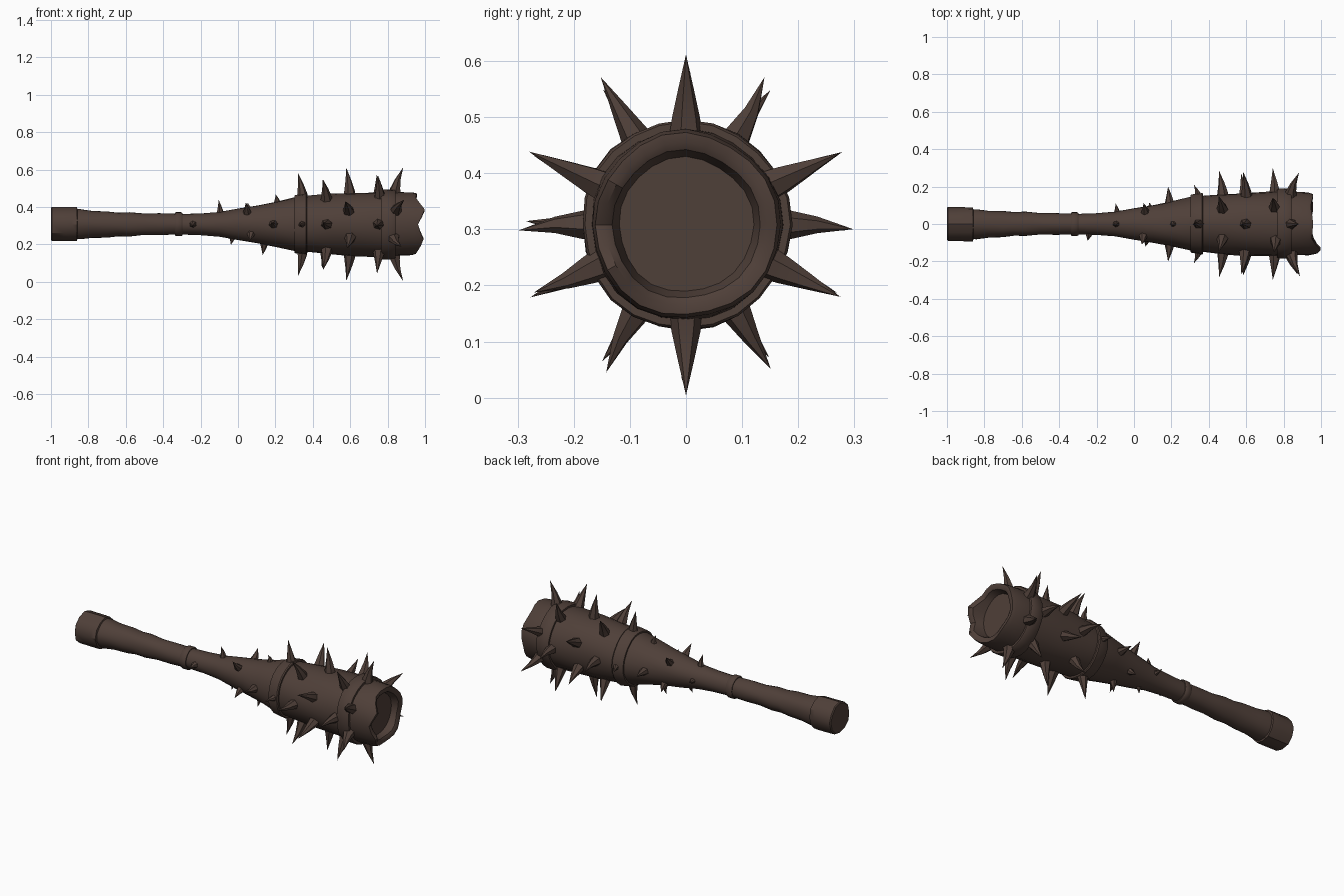
import bpy, bmesh, math, random
from mathutils import Vector

if "Cube" in bpy.data.objects:
    bpy.data.objects.remove(bpy.data.objects["Cube"])

random.seed(4)
AXIS_Z = 0.308

wood = bpy.data.materials.new("dark brown wood")
wood.diffuse_color = (0.078, 0.050, 0.040, 1)
wood.use_nodes = True
wood.node_tree.nodes["Principled BSDF"].inputs["Base Color"].default_value = wood.diffuse_color


def finish(bm, name, angle):
    bmesh.ops.recalc_face_normals(bm, faces=bm.faces)
    me = bpy.data.meshes.new(name)
    bm.to_mesh(me)
    bm.free()
    me.materials.append(wood)
    ob = bpy.data.objects.new(name, me)
    bpy.context.collection.objects.link(ob)
    bpy.context.view_layer.objects.active = ob
    ob.select_set(True)
    bpy.ops.object.shade_smooth_by_angle(angle=math.radians(angle))
    ob.select_set(False)
    return ob


def radial(a):
    return Vector((0, math.cos(a), math.sin(a)))


def broken_rim(a):
    # two long splinters on the front side of the broken end
    d = math.degrees(a) % 360
    bump = sum(math.exp(-((d - c) / 20) ** 2) for c in (150, 208))
    return 0.043 * bump + 0.006 * math.sin(5 * a)


def lathe(name, profile, sides=24, wobble=0.0, closed=False, phase=0.0):
    """Turn (x, radius[, rim weight]) points round the club axis."""
    bm = bmesh.new()
    rings = []
    for p in profile:
        x, r, w = p if len(p) == 3 else (*p, 0)
        ring = []
        for i in range(sides):
            a = math.tau * i / sides + phase
            k = 1 + wobble * (math.sin(3 * a + 9 * x) + math.sin(5 * a - 14 * x))
            v = radial(a) * r * k
            v.x = x + w * broken_rim(a)
            ring.append(bm.verts.new(v + Vector((0, 0, AXIS_Z))))
        rings.append(ring)
    pairs = list(zip(rings, rings[1:]))
    if closed:
        pairs.append((rings[-1], rings[0]))
    for a, b in pairs:
        for i in range(sides):
            j = (i + 1) % sides
            bm.faces.new((a[i], a[j], b[j], b[i]))
    if not closed:
        bm.faces.new(rings[0])
        bm.faces.new(rings[-1])
    return finish(bm, name, 35)


# Club shaft with the hollow, broken end
body = [(-0.90, 0.080), (-0.84, 0.080), (-0.78, 0.072), (-0.70, 0.070), (-0.64, 0.063),
        (-0.58, 0.065), (-0.50, 0.057), (-0.42, 0.058), (-0.30, 0.055), (-0.20, 0.058),
        (-0.10, 0.066), (0.0, 0.084), (0.10, 0.100), (0.20, 0.120), (0.30, 0.143),
        (0.40, 0.153), (0.50, 0.162), (0.60, 0.168), (0.75, 0.173), (0.86, 0.170),
        (0.93, 0.168, 0.4), (0.952, 0.162, 1), (0.952, 0.145, 1), (0.945, 0.132, 0.9),
        (0.91, 0.120)]
lathe("club_body", body, wobble=0.012)

# Grip end and the raised rings
lathe("grip_pommel", [(-1.0, 0.085), (-0.995, 0.091), (-0.93, 0.091), (-0.89, 0.091),
                      (-0.862, 0.090), (-0.855, 0.07)], sides=12, wobble=0.018)


def band(name, x0, x1, r0, r1):
    inner = min(r0, r1) - 0.03
    lathe(name, [(x0, inner), (x0, r0 - 0.004), (x0 + 0.006, r0),
                 (x1 - 0.006, r1), (x1, r1 - 0.004), (x1, inner)],
          wobble=0.01, closed=True)


band("grip_ring", -0.338, -0.298, 0.064, 0.064)
band("middle_band", 0.302, 0.37, 0.156, 0.164)
band("end_band", 0.765, 0.842, 0.187, 0.187)


def spike(name, x, deg, base_r, tip_r, width, lean):
    """Slightly curved thorn with a flared foot, standing on the shaft."""
    bm = bmesh.new()
    a = math.radians(deg)
    out, side = radial(a), radial(a + math.pi / 2)
    twist = random.uniform(0, 1)
    sway = random.uniform(-0.012, 0.012) if tip_r < 0.3 else 0
    h = tip_r - base_r
    rings = []
    for t, w in ((-0.15, 1.15), (0.12, 0.95), (0.5, 0.55)):
        c = Vector((x + lean * max(t, 0) ** 1.5, 0, AXIS_Z)) + out * (base_r + h * t)
        rings.append([bm.verts.new(c + width * w * (
            Vector((1, 0, 0)) * math.cos(math.tau * i / 6 + twist)
            + side * 0.9 * math.sin(math.tau * i / 6 + twist))) for i in range(6)])
    tip = bm.verts.new(Vector((x + lean, 0, AXIS_Z)) + out * tip_r + side * sway)
    for p, q in zip(rings, rings[1:]):
        for i in range(6):
            j = (i + 1) % 6
            bm.faces.new((p[i], p[j], q[j], q[i]))
    for i in range(6):
        bm.faces.new((rings[-1][i], rings[-1][(i + 1) % 6], tip))
    bm.faces.new(rings[0])
    finish(bm, name, 40)


# Rings of large spikes: x, first angle, base radius, tip radius, lean
for n, (x, start, base, tip, lean) in enumerate((
        (0.475, 0, 0.155, 0.285, -0.020), (0.597, 30, 0.165, 0.302, -0.018),
        (0.752, 0, 0.170, 0.298, -0.010), (0.838, 30, 0.175, 0.304, 0.045))):
    for k in range(6):
        d = start + 60 * k
        if start and d % 180 != 90:      # side spikes spread towards the middle
            d += (-5 if d in (30, 210) else 5)
        jitter = 0 if d % 90 == 0 else random.uniform(-0.008, 0.008)
        spike(f"spike_ring{n}_{k}", x + jitter, d, base, tip + jitter, 0.030, lean)

# Middle band spikes, long above and below, short at the sides
for d, tip in ((90, 0.275), (270, 0.278), (0, 0.21), (180, 0.21)):
    spike(f"band_spike_{d}", 0.345, d, 0.15, tip, 0.028 if tip > 0.25 else 0.02, -0.025)

# Small thorns running down to the grip
for n, (x, d, base, tip, w) in enumerate((
        (0.19, 0, 0.115, 0.20, 0.024), (0.19, 180, 0.115, 0.20, 0.024),
        (0.14, 270, 0.105, 0.165, 0.020), (0.06, 45, 0.09, 0.16, 0.022),
        (0.05, 135, 0.09, 0.16, 0.022), (0.09, 320, 0.095, 0.15, 0.020),
        (0.07, 215, 0.095, 0.15, 0.020), (0.21, 90, 0.12, 0.16, 0.016),
        (-0.095, 90, 0.063, 0.13, 0.018), (-0.03, 270, 0.072, 0.11, 0.015),
        (-0.09, 0, 0.063, 0.11, 0.015), (-0.24, 180, 0.053, 0.09, 0.020))):
    spike(f"small_thorn_{n}", x, d, base, tip, w, -0.008)
